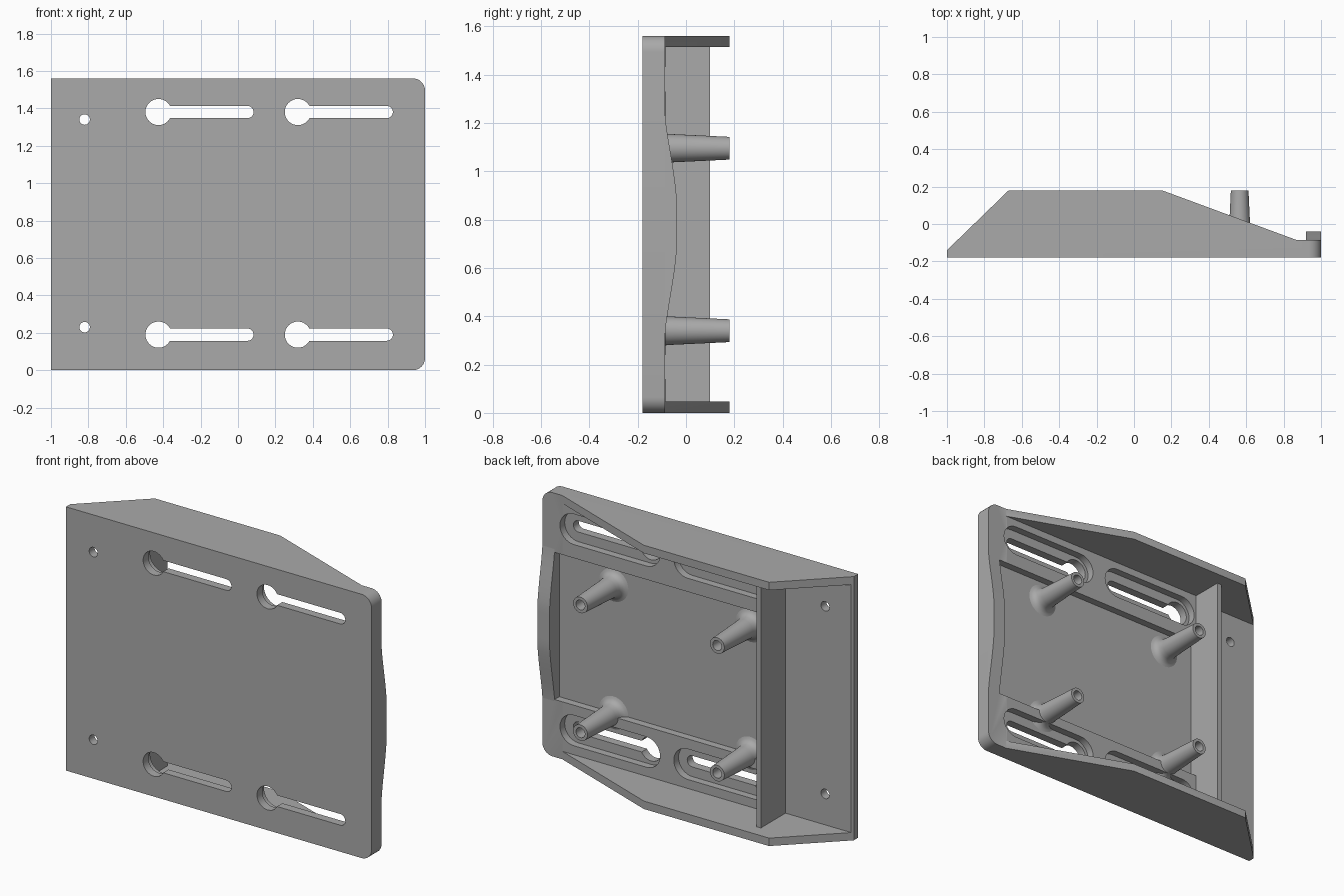
import bpy, bmesh, math
from mathutils import Vector

cube = bpy.data.objects.get("Cube")
if cube:
    bpy.data.objects.remove(cube, do_unlink=True)

grey = bpy.data.materials.new("plain grey")
grey.use_nodes = True
grey.diffuse_color = (0.4, 0.4, 0.4, 1)
grey.node_tree.nodes["Principled BSDF"].inputs["Base Color"].default_value = (0.4, 0.4, 0.4, 1)

FRONT, PLATE, STRIP, BACK = -0.18, -0.13, -0.086, 0.18
HEIGHT, SKIN = 1.56, 0.047
SLOT_X, SLOT_Z = (-0.425, 0.32), (0.19, 1.38)
WALL = (-0.56, -0.53)


def finish(name, bm):
    bmesh.ops.recalc_face_normals(bm, faces=bm.faces)
    mesh = bpy.data.meshes.new(name)
    bm.to_mesh(mesh)
    bm.free()
    mesh.materials.append(grey)
    obj = bpy.data.objects.new(name, mesh)
    bpy.context.collection.objects.link(obj)
    return obj


def prism_bm(points, place, depth):
    """Extrude a flat outline along a direction."""
    bm = bmesh.new()
    face = bm.faces.new([bm.verts.new(place(a, b)) for a, b in points])
    moved = bmesh.ops.extrude_face_region(bm, geom=[face])["geom"]
    bmesh.ops.translate(bm, verts=[v for v in moved if isinstance(v, bmesh.types.BMVert)],
                        vec=Vector(depth))
    return bm


def capsule(x0, x1, z, r, n=16):
    """Outline of a rounded slot, or of a circle when x0 equals x1."""
    pts = []
    for cx, start in ((x1, -math.pi / 2), (x0, math.pi / 2)):
        for i in range(n + 1):
            if x0 == x1 and i == n:
                continue
            a = start + math.pi * i / n
            pts.append((cx + r * math.cos(a), z + r * math.sin(a)))
    return pts


def cut(target, points, y0, y1):
    """Cut an xz outline out of the target between two depths."""
    tool = finish("cutter", prism_bm(points, lambda x, z: (x, y0, z), (0, y1 - y0, 0)))
    tool.hide_render = True
    mod = target.modifiers.new("cut", "BOOLEAN")
    mod.operation, mod.solver, mod.object = "DIFFERENCE", "EXACT", tool
    bpy.context.view_layer.update()
    result = bpy.data.meshes.new_from_object(
        target.evaluated_get(bpy.context.evaluated_depsgraph_get()))
    target.modifiers.clear()
    target.data = result
    bpy.data.objects.remove(tool, do_unlink=True)


def rect(x0, x1, z0, z1):
    return [(x0, z0), (x1, z0), (x1, z1), (x0, z1)]


def smooth(obj):
    bpy.ops.object.select_all(action="DESELECT")
    obj.select_set(True)
    bpy.context.view_layer.objects.active = obj
    bpy.ops.object.shade_smooth_by_angle(angle=math.radians(30))


# Housing: side outline extruded upward, with two rounded corners
outline = [(-1, FRONT), (1, FRONT), (1, STRIP), (0.87, STRIP),
           (0.15, BACK), (-0.67, BACK), (-1, -0.14)]
bm = prism_bm(outline, lambda x, y: (x, y, 0), (0, 0, HEIGHT))
corners = [e for e in bm.edges if all(v.co.x > 0.99 for v in e.verts)
           and abs(e.verts[0].co.z - e.verts[1].co.z) < 0.01]
bmesh.ops.bevel(bm, geom=corners, offset=0.065, segments=8, profile=0.5, affect="EDGES")
housing = finish("housing", bm)

# Bays between the side walls, leaving a cross wall and two thick strips
lo, hi = SKIN, HEIGHT - SKIN
cut(housing, rect(WALL[1], 0.868, lo, hi), STRIP, 0.5)
cut(housing, rect(WALL[1], 0.92, 0.34, 1.21), PLATE, 0.5)
cut(housing, rect(-1.2, WALL[0], lo, hi), PLATE, 0.5)
cut(housing, rect(-0.6, -0.5, lo, hi), 0.10, 0.5)

# Keyhole slots with a recess behind each, and small screw holes
for z in SLOT_Z:
    for x in SLOT_X:
        cut(housing, capsule(x, x + 0.475, z, 0.09), PLATE, -0.05)
        cut(housing, capsule(x, x + 0.475, z, 0.033), -0.3, -0.1)
        cut(housing, capsule(x, x, z, 0.07), -0.3, -0.1)
for z in (0.23, 1.34):
    cut(housing, capsule(-0.82, -0.82, z, 0.028), -0.3, 0)
smooth(housing)

# Gently raised lip along the free edge
steps = 24
lip = []
for i in range(steps + 1):
    t = i / steps
    rise = min(1, 1.12 * math.sin(math.pi * t) ** 1.3)
    lip.append((STRIP + 0.047 * rise, 0.33 + 0.9 * t))
smooth(finish("edge_lip", prism_bm(lip, lambda y, z: (0.92, y, z), (0.08, 0, 0))))

# Tapered hollow posts with flared feet
POST = [(0.10, PLATE - 0.001), (0.084, -0.126), (0.070, -0.115), (0.062, -0.097),
        (0.059, -0.07), (0.047, BACK), (0.029, BACK), (0.029, 0), (0, 0)]


def post(name, x, z):
    bm = bmesh.new()
    verts = [bm.verts.new((x + r, y, z)) for r, y in POST]
    edges = [bm.edges.new(pair) for pair in zip(verts, verts[1:])]
    bmesh.ops.spin(bm, geom=verts + edges, cent=(x, 0, z), axis=(0, 1, 0),
                   angle=math.tau, steps=32)
    bmesh.ops.remove_doubles(bm, verts=bm.verts, dist=0.0005)
    obj = finish(name, bm)
    # Open foot: make sure the shell faces outward
    foot = max(obj.data.polygons, key=lambda p: (p.center - Vector((x, p.center.y, z))).length)
    if foot.normal.y < 0:
        obj.data.flip_normals()
    smooth(obj)


for side, x in (("left", 0.565), ("right", -0.33)):
    for level, z in (("lower", 0.34), ("upper", 1.095)):
        post(f"{level}_{side}_post", x, z)
